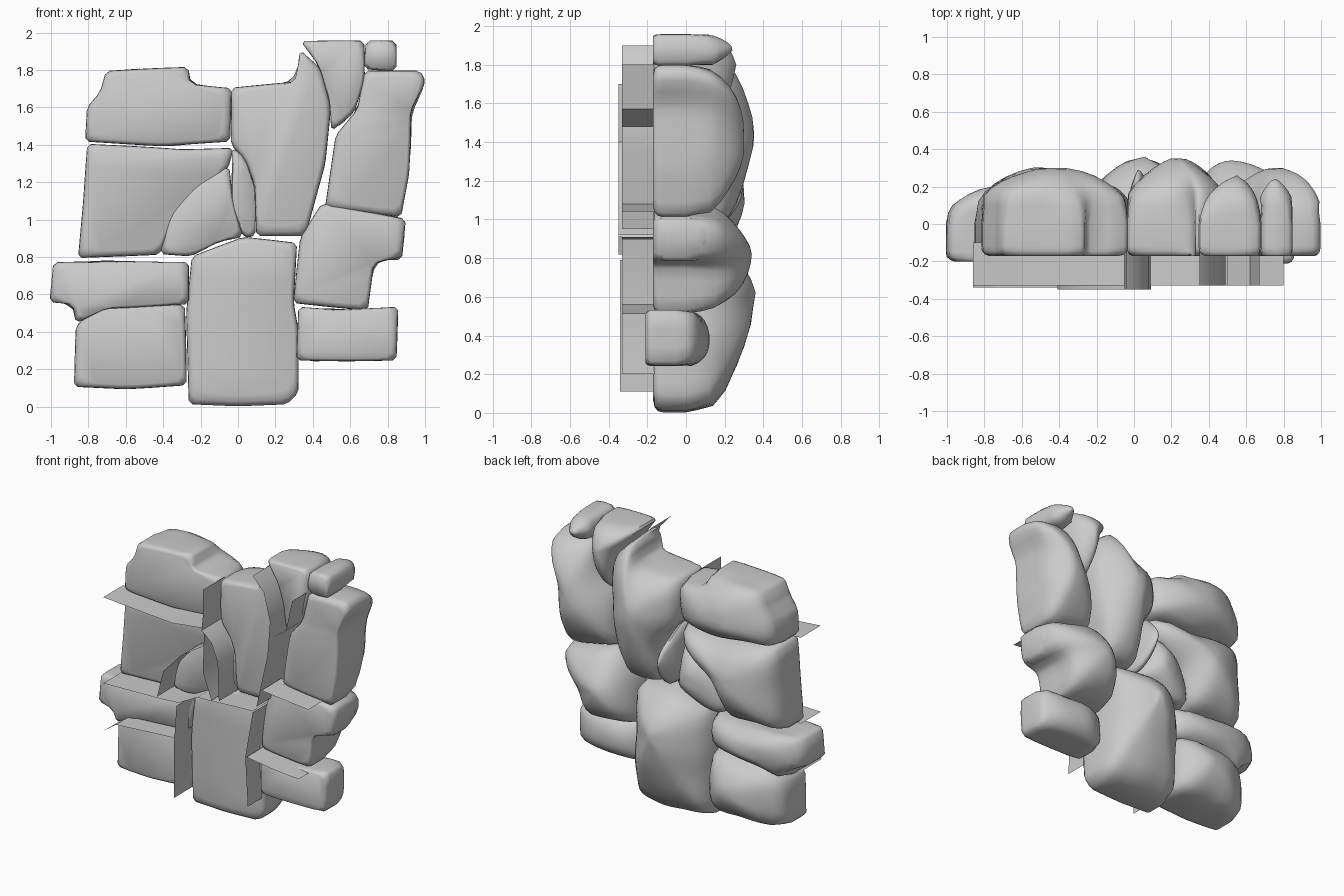
import bpy
import bmesh
import math
from mathutils import Vector, noise

default_cube = bpy.data.objects.get("Cube")
if default_cube:
    bpy.data.objects.remove(default_cube, do_unlink=True)

# One plain stone colour for everything
stone_grey = bpy.data.materials.new("stone_grey")
stone_grey.use_nodes = True
colour = (.6, .6, .6, 1)
stone_grey.diffuse_color = colour
stone_grey.node_tree.nodes["Principled BSDF"].inputs["Base Color"].default_value = colour


def finish(bm, name, smooth_angle):
    """Turn a bmesh into a named, smooth shaded object."""
    mesh = bpy.data.meshes.new(name)
    bm.to_mesh(mesh)
    bm.free()
    mesh.materials.append(stone_grey)
    obj = bpy.data.objects.new(name, mesh)
    bpy.context.collection.objects.link(obj)
    bpy.ops.object.select_all(action="DESELECT")
    obj.select_set(True)
    bpy.context.view_layer.objects.active = obj
    bpy.ops.object.shade_smooth_by_angle(angle=math.radians(smooth_angle))
    return obj


def refine(outline, centre, step=.09, grow=.008):
    """Split long outline edges, clip the corners a little and swell slightly."""
    points = []
    count = len(outline)
    for i in range(count):
        before = Vector(outline[i - 1])
        here = Vector(outline[i])
        after = Vector(outline[(i + 1) % count])
        for other in (before, after):
            reach = min(.02, (other - here).length * .25)
            points.append(here + (other - here).normalized() * reach)
        parts = max(1, round((after - here).length / step))
        for k in range(1, parts):
            points.append(here.lerp(after, k / parts))
    return [p + (p - centre).normalized() * grow for p in points]


def relax(points, rounds):
    """Round a closed loop by averaging neighbours."""
    for _ in range(rounds):
        points = [(points[i - 1] + points[i] * 2 + points[(i + 1) % len(points)]) / 4
                  for i in range(len(points))]
    return points


def stone(name, outline, apex, back, front=-.17, shoulder=.06, taper=1.2):
    """Stone with a soft-edged face: outline in x and z, domed to a back apex."""
    centre = Vector(apex)
    points = refine(outline, centre)
    height = back - shoulder
    # Each ring: depth, scale, rounds of rounding
    rings = [(front, .9, 1), (front + .008, .96, 1), (front + .025, .99, 0),
             (front + .05, 1, 0), (min(0, shoulder - .05), 1, 0), (shoulder, .985, 1)]
    for step, degrees in enumerate((15, 28, 41, 53, 65, 76), 1):
        angle = math.radians(degrees)
        rings.append((shoulder + height * math.sin(angle),
                      math.cos(angle) ** taper, step * 2))

    bm = bmesh.new()
    loops = []
    for depth, scale, rounds in rings:
        loop = []
        for p in relax(points, rounds):
            q = centre + (p - centre) * scale
            spot = Vector((q.x, depth, q.y))
            if depth > shoulder:
                spot += noise.noise_vector(spot * 4) * .02
            loop.append(bm.verts.new(spot))
        loops.append(loop)

    # Front face, sides and back cap
    count = len(points)
    bm.faces.new(loops[0])
    for lower, upper in zip(loops, loops[1:]):
        for i in range(count):
            j = (i + 1) % count
            bm.faces.new((lower[i], lower[j], upper[j], upper[i]))
    tip = bm.verts.new((centre.x, back, centre.y))
    for i in range(count):
        bm.faces.new((loops[-1][i], loops[-1][(i + 1) % count], tip))
    bmesh.ops.recalc_face_normals(bm, faces=bm.faces)
    return finish(bm, name, 60)


def joint(name, path, front=-.33, back=-.1):
    """Thin open sheet that follows a joint and stands out in front."""
    bm = bmesh.new()
    pairs = [[bm.verts.new((x, y, z)) for y in (front, back)] for x, z in path]
    for a, b in zip(pairs, pairs[1:]):
        bm.faces.new((a[0], b[0], b[1], a[1]))
    return finish(bm, name, 30)


# Left-hand stones, as seen from the front
stone("top_left_stone",
      [(-.81, 1.42), (-.8, 1.6), (-.73, 1.68), (-.7, 1.79), (-.27, 1.81),
       (-.26, 1.72), (-.04, 1.7), (-.05, 1.42), (-.4, 1.4)],
      apex=(-.45, 1.58), back=.3, shoulder=.1, taper=1)
stone("middle_left_stone",
      [(-.85, .8), (-.82, 1.1), (-.8, 1.4), (-.3, 1.37), (-.03, 1.38), (-.06, 1.27),
       (-.33, 1.05), (-.42, .82)],
      apex=(-.5, 1.15), back=.3, taper=1.1)
stone("wedge_stone",
      [(-.41, .82), (-.36, 1.02), (-.22, 1.18), (-.05, 1.28), (-.03, 1.08),
       (.02, .91), (-.1, .89), (-.25, .81)],
      apex=(-.15, 1), back=.2, front=-.18, taper=1)
stone("sliver_stone",
      [(-.03, 1.38), (.04, 1.32), (.09, 1.15), (.09, .92), (.03, .91), (-.03, 1.08)],
      apex=(.02, 1.12), back=.29)
stone("long_left_stone",
      [(-1, .56), (-.98, .77), (-.6, .77), (-.27, .77), (-.27, .55),
       (-.7, .53), (-.86, .45), (-.88, .55)],
      apex=(-.6, .65), back=.21, front=-.2, taper=.9)
stone("bottom_left_stone",
      [(-.87, .11), (-.86, .43), (-.74, .53), (-.29, .54), (-.28, .12), (-.6, .1)],
      apex=(-.5, .33), back=.28, taper=1.1)

# Centre stones
stone("top_centre_stone",
      [(-.03, 1.7), (.31, 1.73), (.33, 1.9), (.44, 1.8), (.49, 1.6),
       (.46, 1.3), (.36, .92), (.1, .92), (.09, 1.2), (.04, 1.33), (-.03, 1.4)],
      apex=(.24, 1.47), back=.35, shoulder=.1)
stone("bottom_centre_stone",
      [(-.26, .02), (0, .01), (.26, .02), (.32, .08), (.32, .4), (.29, .56),
       (.31, .87), (.03, .9), (-.24, .8), (-.27, .5)],
      apex=(.06, .62), back=.36, shoulder=.05, taper=1.5)

# Right-hand stones
stone("top_wedge_stone",
      [(.34, 1.95), (.67, 1.95), (.67, 1.75), (.62, 1.58), (.5, 1.48), (.49, 1.65), (.44, 1.82)],
      apex=(.55, 1.8), back=.26, taper=.9)
stone("small_top_stone",
      [(.68, 1.81), (.84, 1.8), (.84, 1.95), (.69, 1.95)],
      apex=(.76, 1.87), back=.24, shoulder=.1, taper=.8)
stone("right_stone",
      [(.47, 1.07), (.53, 1.45), (.64, 1.58), (.68, 1.79), (.97, 1.79),
       (1, 1.73), (.92, 1.58), (.91, 1.25), (.87, 1.02)],
      apex=(.76, 1.42), back=.3, taper=1.1)
stone("middle_right_stone",
      [(.3, .56), (.34, .9), (.45, 1.08), (.89, 1), (.87, .8), (.72, .77), (.69, .52)],
      apex=(.52, .82), back=.34, shoulder=.08)
stone("middle_right_knob",
      [(.6, .79), (.6, 1.05), (.89, 1), (.87, .79)],
      apex=(.74, .9), back=.21, front=-.14, taper=.8)
stone("lower_right_stone",
      [(.32, .25), (.33, .53), (.55, .51), (.85, .53), (.84, .25)],
      apex=(.58, .38), back=.12, front=-.21, shoulder=0, taper=.8)

# Sheets standing in the joints
joint("upper_left_joint", [(-.86, 1.42), (-.6, 1.4), (-.3, 1.38), (-.05, 1.41)])
joint("upper_centre_joint", [(-.04, 1.7), (-.04, 1.5), (-.05, 1.4), (.03, 1.33),
                             (.08, 1.2), (.09, .92)], front=-.35)
joint("sliver_joint", [(-.03, 1.38), (-.04, 1.1), (.03, .91)], front=-.35)
joint("wedge_joint", [(-.41, .82), (-.36, 1.02), (-.22, 1.17), (-.05, 1.28)], front=-.35)
joint("curved_joint", [(.35, 1.9), (.44, 1.8), (.49, 1.6), (.47, 1.35), (.38, .95)])
joint("top_right_joint", [(.67, 1.8), (.62, 1.57), (.5, 1.48)])
joint("middle_left_joint", [(-.86, .79), (-.4, .8), (-.25, .81), (-.1, .89), (.35, .91)])
joint("lower_left_joint", [(-.86, .44), (-.75, .52), (-.28, .55)], front=-.34)
joint("lower_centre_left_joint", [(-.28, .11), (-.28, .5), (-.26, .79)], front=-.34)
joint("lower_centre_right_joint", [(.31, .2), (.29, .56), (.35, .9)])
joint("middle_right_joint", [(.42, 1.08), (.6, 1.06), (.8, 1.04)])
joint("lower_right_joint", [(.3, .56), (.5, .53), (.72, .51)])
